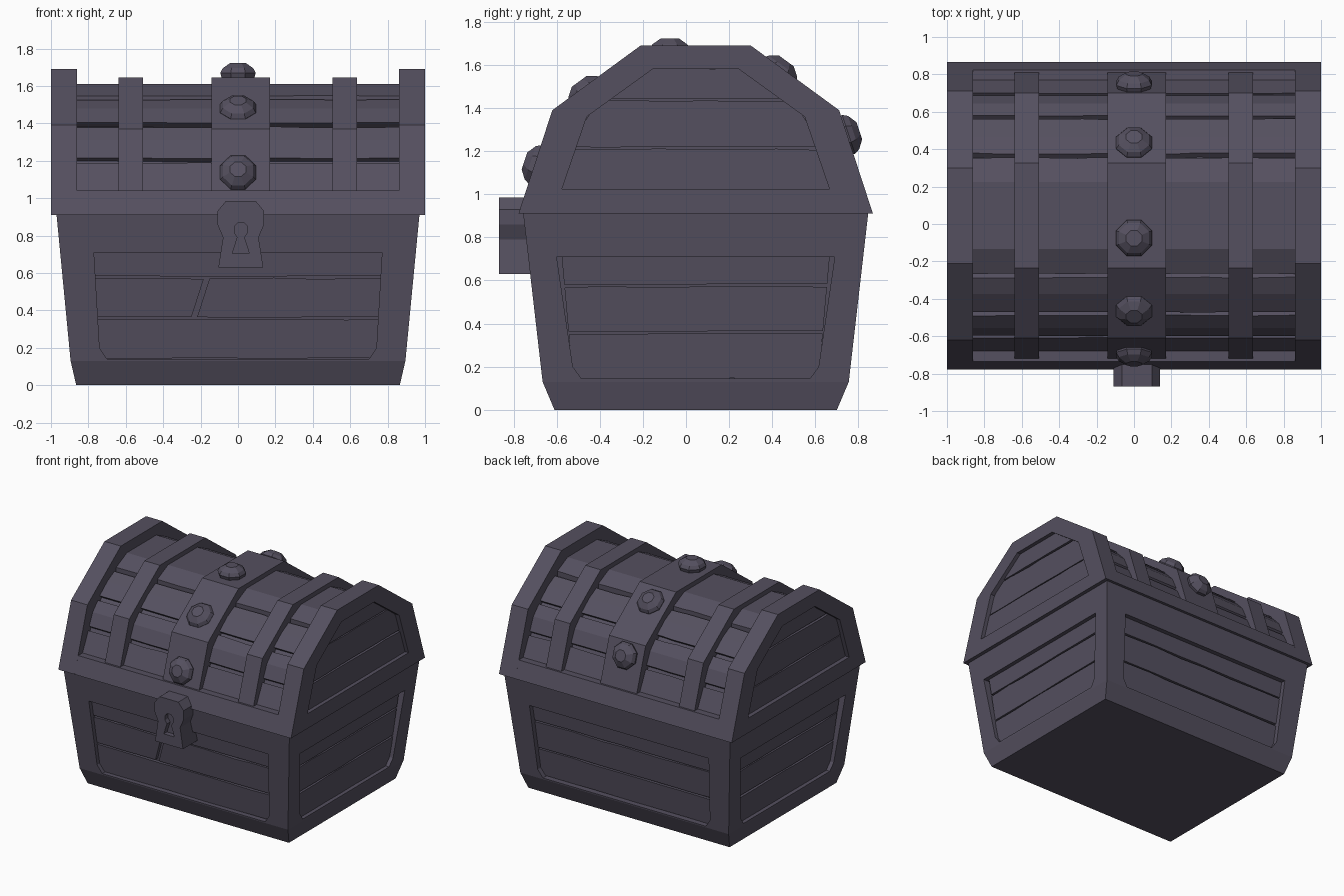
import bpy, bmesh, math, random
from mathutils import Vector as V

if "Cube" in bpy.data.objects:
    bpy.data.objects.remove(bpy.data.objects["Cube"])

random.seed(4)
CY = 0.045                      # depth centre of the body and lid
mat = bpy.data.materials.new("dark_wood")
mat.diffuse_color = (0.09, 0.08, 0.115, 1)
mat.use_nodes = True
mat.node_tree.nodes["Principled BSDF"].inputs["Base Color"].default_value = mat.diffuse_color


def finish(bm, name):
    bmesh.ops.remove_doubles(bm, verts=bm.verts, dist=0.0002)
    bmesh.ops.recalc_face_normals(bm, faces=bm.faces)
    me = bpy.data.meshes.new(name)
    bm.to_mesh(me)
    bm.free()
    me.materials.append(mat)
    ob = bpy.data.objects.new(name, me)
    bpy.context.collection.objects.link(ob)
    return ob


def face(bm, pts):
    uniq = [p for i, p in enumerate(pts) if (V(p) - V(pts[i - 1])).length > 1e-5]
    bm.faces.new([bm.verts.new(p) for p in uniq])


def skin(bm, a, b):
    for i in range(len(a)):
        face(bm, [a[i - 1], a[i], b[i], b[i - 1]])


def loft(name, rings):
    bm = bmesh.new()
    for a, b in zip(rings, rings[1:]):
        skin(bm, a, b)
    face(bm, rings[0])
    face(bm, rings[-1])
    return finish(bm, name)


def recess(bm, outer, inner, d):
    """Frame between two outlines with a sunken panel inside."""
    back = [V(p) + V(d) for p in inner]
    skin(bm, outer, inner)
    skin(bm, inner, back)
    face(bm, back)


def prism_x(name, prof, x0, x1):
    return loft(name, [[(x, y, z) for y, z in prof] for x in (x0, x1)])


def plank(name, lines, d, n=6):
    """Plank with uneven edges; lines run lengthwise from lower to upper edge."""
    rings = []
    for k in range(n + 1):
        t = k / n
        if 0 < k < n:
            t += random.uniform(-0.06, 0.06)
        pts = [V(a).lerp(V(b), t) for a, b in lines]
        lo, hi = (pts[1] - pts[0]).normalized(), (pts[-2] - pts[-1]).normalized()
        pts[0] += lo * random.uniform(0.002, 0.007)
        pts[-1] += hi * random.uniform(0.003, 0.012)
        rings.append(pts + [p + V(d) for p in reversed(pts)])
    return loft(name, rings)


def both(half):
    """Mirror a right-hand half outline (bottom to top) into a closed outline."""
    return half + [(-u, z) for u, z in reversed(half)]


# ---- tapered body with a sunken panel on each side ----
def side(k, u, z):
    t = (z - 0.13) / 0.78
    hx, hy = 0.895 + 0.075 * t, 0.71 + 0.09 * t
    x, y = [(u, -hy), (hx, u), (-u, hy), (-hx, -u)][k]
    return V((x, y + CY, z))


def corners(z):
    return [side(k, s * (0.895 + 0.075 * (z - 0.13) / 0.78), z) for k, s in ((0, -1), (0, 1), (2, -1), (2, 1))]


INWARD = [V((0, 1, 0)), V((-1, 0, 0)), V((0, -1, 0)), V((1, 0, 0))]
PANELS = [[(0.70, 0.14), (0.74, 0.20), (0.77, 0.71)], [(0.53, 0.145), (0.57, 0.20), (0.645, 0.71)]] * 2
bm = bmesh.new()
foot = [V((x, y + CY, 0)) for x, y in ((-.865, -.655), (.865, -.655), (.865, .655), (-.865, .655))]
bend, top = corners(0.13), corners(0.93)
face(bm, foot)
face(bm, top)
skin(bm, foot, bend)
for k in range(4):
    bl, br, tl, tr = bend[k], bend[(k + 1) % 4], top[k], top[(k + 1) % 4]
    inner = [side(k, u, z) for u, z in both(PANELS[k])]
    recess(bm, [br, br, tr, tl, bl, bl], inner, INWARD[k] * 0.06)
finish(bm, "chest_body")

# body planks
for k in range(4):
    zs = [0.14, 0.36, 0.578, 0.72]
    sink = INWARD[k] * 0.03
    for i, (z0, z1) in enumerate(zip(zs, zs[1:])):
        w0, w1 = [PANELS[k][0][0] + 0.04 + 0.09 * (z - 0.14) for z in (z0, z1)]
        spans = [(-w0, w0, -w1, w1)]
        if k == 0 and i == 1:           # broken front plank
            spans = [(-w0, -0.25, -w1, -0.18), (-0.22, w0, -0.15, w1)]
        for j, (a, b, c, e) in enumerate(spans):
            off = sink + INWARD[k] * random.uniform(0, 0.008)
            plank(f"body_plank_{k}_{i}_{j}", [(side(k, a, z0) + off, side(k, b, z0) + off),
                  (side(k, c, z1) + off, side(k, e, z1) + off)], INWARD[k] * 0.035)

# ---- lid end caps with sunken panels and planks ----
END = [(y + CY, z) for y, z in both([(0.822, 0.91), (0.665, 1.39), (0.255, 1.69)])]
PANEL = [(y + CY, z) for y, z in both([(0.62, 1.025), (0.505, 1.36), (0.20, 1.58)])]
for s, word in ((1, "right"), (-1, "left")):
    bm = bmesh.new()
    back, front, inner = [[(s * x, y, z) for y, z in prof] for x, prof in ((0.86, END), (1, END), (1, PANEL))]
    face(bm, back)
    skin(bm, back, front)
    recess(bm, front, inner, (-s * 0.05, 0, 0))
    finish(bm, f"lid_end_{word}")
    rows = [(0.66, 1.01), (0.59, 1.215), (0.45, 1.44), (0.24, 1.59)]
    for i, ((w0, z0), (w1, z1)) in enumerate(zip(rows, rows[1:])):
        x = s * (0.968 + random.uniform(-0.004, 0.004))
        plank(f"lid_end_plank_{word}_{i}", [((x, CY - w0, z0), (x, CY + w0, z0)),
              ((x, CY - w1, z1), (x, CY + w1, z1))], (-s * 0.025, 0, 0))

# ---- lid core, rims, curved planks and straps ----
prism_x("lid_core", [(y + CY, z) for y, z in both(
    [(0.74, 0.91), (0.70, 1.04), (0.62, 1.20), (0.50, 1.37), (0.29, 1.52), (0.17, 1.58)])], -0.87, 0.87)
ROWS = [[(0.73, 1.03), (0.65, 1.195)], [(0.645, 1.21), (0.60, 1.31), (0.528, 1.385)],
        [(0.52, 1.40), (0.42, 1.48), (0.325, 1.53)]]
for s, word in ((-1, "front"), (1, "back")):
    prism_x(f"lid_rim_{word}", [(CY + s * y, z) for y, z in
            ((0.822, 0.91), (0.779, 1.04), (0.68, 1.04), (0.68, 0.91))], -0.87, 0.87)
    for i, row in enumerate(ROWS):
        plank(f"lid_plank_{word}_{i}", [((-0.87, CY + s * y, z), (0.87, CY + s * y, z)) for y, z in row],
              (0, -s * 0.035, -0.03), 7)
plank("lid_plank_top", [((-0.87, CY + y, z), (0.87, CY + y, z)) for y, z in
      ((-0.315, 1.545), (-0.18, 1.61), (0.18, 1.61), (0.315, 1.545))], (0, 0, -0.04), 7)

STRAP = [(y + CY, z) for y, z in both([(0.80, 0.93), (0.655, 1.37), (0.28, 1.645)])]
for name, x0, x1 in (("left", -0.64, -0.507), ("centre", -0.143, 0.17), ("right", 0.505, 0.637)):
    prism_x(f"lid_strap_{name}", STRAP, x0, x1)

# ---- faceted studs along the centre strap ----
for i, (y, z, ny, nz) in enumerate(((-0.675, 1.13, -0.95, 0.316), (-0.45, 1.46, -0.59, 0.81),
                                    (-0.075, 1.645, 0, 1), (0.42, 1.555, 0.59, 0.81), (0.73, 1.27, 0.95, 0.316))):
    q = V((0, ny, nz)).to_track_quat('Z', 'X')
    rings = [[q @ V((r * math.cos(a), r * math.sin(a), h)) + V((0, y, z))
              for a in [(j + 0.5) * math.pi / 4 for j in range(8)]]
             for r, h in ((0.085, -0.03), (0.103, 0.025), (0.088, 0.05), (0.045, 0.078))]
    loft(f"stud_{i}", rings)

# ---- lock plate with sunken keyhole ----
outline = both([(0.12, 0.63), (0.095, 0.79), (0.125, 0.86), (0.125, 0.93), (0.08, 0.985)])
keyhole = both([(0.045, 0.705), (0.018, 0.79), (0.035, 0.815), (0.035, 0.85), (0.015, 0.87)])
bm = bmesh.new()
back, front, inner = [[(x + 0.015, y, z) for x, z in prof]
                      for y, prof in ((-0.68, outline), (-0.868, outline), (-0.868, keyhole))]
face(bm, back)
skin(bm, back, front)
recess(bm, front, inner, (0, 0.04, 0))
finish(bm, "lock_plate")
